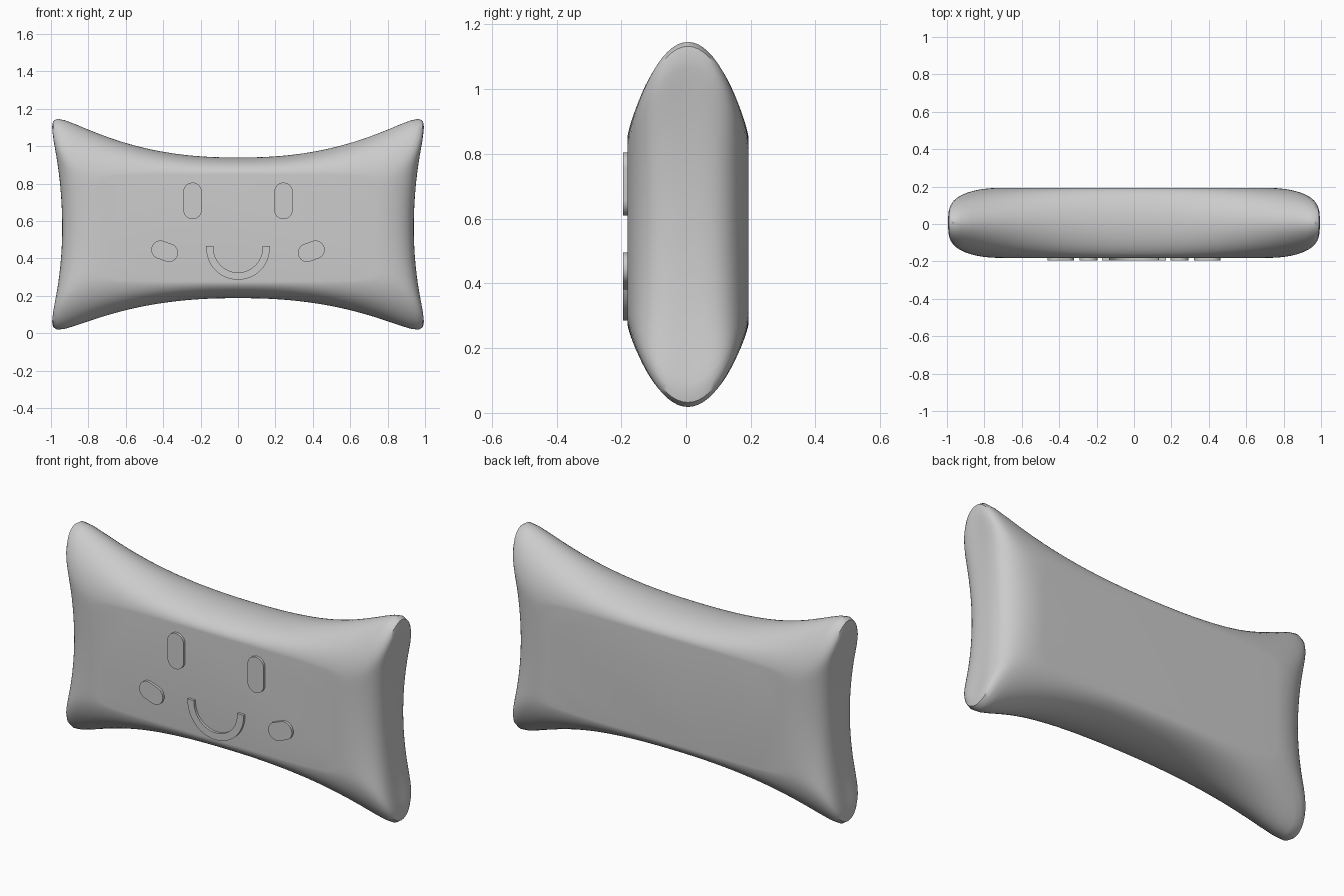
import bpy
import bmesh
from math import sin, cos, pi, radians
from mathutils import Matrix, Vector

if "Cube" in bpy.data.objects:
    bpy.data.objects.remove(bpy.data.objects["Cube"])

GREY = (0.6, 0.6, 0.6, 1)
fabric = bpy.data.materials.new("plain grey")
fabric.use_nodes = True
fabric.diffuse_color = GREY
fabric.node_tree.nodes["Principled BSDF"].inputs["Base Color"].default_value = GREY

MID_Z, MID_Y, DEPTH = 0.563, 0.006, 0.187
PLATE_FRONT, PLATE_BACK = -0.195, -0.165


def finish(name, bm, angle):
    bmesh.ops.recalc_face_normals(bm, faces=bm.faces)
    mesh = bpy.data.meshes.new(name)
    bm.to_mesh(mesh)
    bm.free()
    mesh.materials.append(fabric)
    obj = bpy.data.objects.new(name, mesh)
    bpy.context.collection.objects.link(obj)
    bpy.ops.object.select_all(action='DESELECT')
    obj.select_set(True)
    bpy.context.view_layer.objects.active = obj
    bpy.ops.object.shade_smooth_by_angle(angle=radians(angle))
    return obj


def squircle(a, power=14):
    c, s = cos(a), sin(a)
    r = (abs(c) ** power + abs(s) ** power) ** (-1 / power)
    return c * r, s * r


# Cushion: stacked rings, pinched to long corners at the seam, flat front and back
def cushion(steps=160, layers=36):
    bm = bmesh.new()
    rings = []
    for j in range(layers + 1):
        t = sin(pi * (j / layers - 0.5))
        end_bulge = (1 - abs(t) ** 3.5) ** 0.5
        ring = []
        for i in range(steps):
            u, v = squircle(2 * pi * i / steps)
            horn = abs(u) ** 2.3
            side_bulge = (1 - t * t) ** (0.5 + 0.4 * horn)
            width = 0.94 + 0.085 * v * v
            height = 0.376 + (0.265 if v > 0 else 0.22) * horn
            x = u * (0.72 + (width - 0.72) * end_bulge)
            z = v * (0.285 + (height - 0.285) * side_bulge)
            ring.append(bm.verts.new((x, MID_Y + DEPTH * t, MID_Z + z)))
        rings.append(ring)
    for a, b in zip(rings, rings[1:]):
        for i in range(steps):
            k = (i + 1) % steps
            bm.faces.new((a[i], a[k], b[k], b[i]))
    bm.faces.new(rings[0])
    bm.faces.new(rings[-1])
    return finish("cushion", bm, 40)


# Raised face plates: an outline in x and z, extruded backwards into the cushion
def plate(name, outline, x=0, z=0, tilt=0):
    bm = bmesh.new()
    turn = Matrix.Rotation(radians(-tilt), 3, 'Y')
    front = [bm.verts.new(turn @ Vector((px, 0, pz)) + Vector((x, PLATE_FRONT, z)))
             for px, pz in outline]
    face = bm.faces.new(front)
    back = bmesh.ops.extrude_face_region(bm, geom=[face])["geom"]
    bmesh.ops.translate(bm, verts=[g for g in back if isinstance(g, bmesh.types.BMVert)],
                        vec=(0, PLATE_BACK - PLATE_FRONT, 0))
    return finish(name, bm, 30)


def arc(radius, start, end, shift=0, n=24):
    angles = [radians(start + (end - start) * i / n) for i in range(n + 1)]
    return [(radius * cos(a), radius * sin(a) + shift) for a in angles]


def capsule(radius, length):
    half = length / 2 - radius
    return arc(radius, 0, 180, half) + arc(radius, 180, 360, -half)


cushion()
for side, s in (("left", 1), ("right", -1)):
    plate(side + "_eye", capsule(0.049, 0.196), s * 0.243, 0.707)
    plate(side + "_cheek", capsule(0.049, 0.146), s * 0.392, 0.438, s * -70)

# Smile: half ring with short straight ends
tips = 0.01
outer = [(0.17, tips)] + arc(0.17, 360, 180) + [(-0.17, tips)]
inner = [(-0.131, tips)] + arc(0.131, 180, 360) + [(0.131, tips)]
plate("smile", outer + inner, 0, 0.455)
